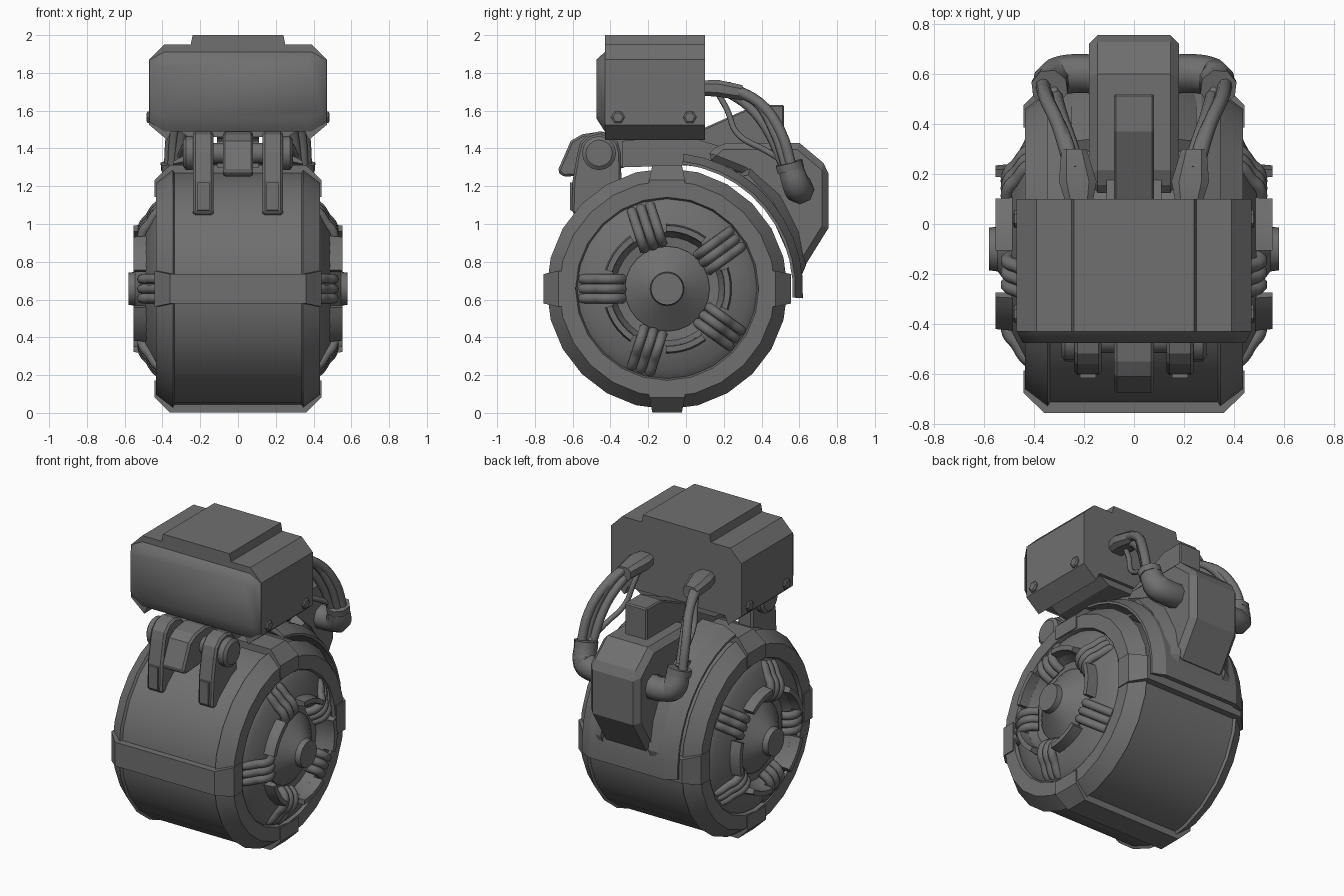
import bpy, bmesh, math
from mathutils import Vector

if "Cube" in bpy.data.objects:
    bpy.data.objects.remove(bpy.data.objects["Cube"])

CY, CZ = -0.10, 0.657          # wheel axle position

DARK = bpy.data.materials.new("dark_metal")
DARK.diffuse_color = (.16, .16, .16, 1)
DARK.use_nodes = True
DARK.node_tree.nodes["Principled BSDF"].inputs["Base Color"].default_value = DARK.diffuse_color


def finish(name, bm, bevel=0.0, smooth=28):
    bmesh.ops.recalc_face_normals(bm, faces=bm.faces)
    me = bpy.data.meshes.new(name)
    bm.to_mesh(me)
    bm.free()
    me.materials.append(DARK)
    ob = bpy.data.objects.new(name, me)
    bpy.context.collection.objects.link(ob)
    bpy.context.view_layer.objects.active = ob
    for o in bpy.context.selected_objects:
        o.select_set(False)
    ob.select_set(True)
    if bevel:
        m = ob.modifiers.new("bevel", 'BEVEL')
        m.width, m.segments, m.limit_method = bevel, 1, 'ANGLE'
        m.angle_limit = math.radians(40)
    else:
        bpy.ops.object.shade_smooth_by_angle(angle=math.radians(smooth))
    return ob


def prism(name, pts, a, b, axis='x', bevel=0.0, end_pts=None, smooth=28):
    """Extrude a (y,z) outline along x, or an (x,z) outline along y."""
    bm = bmesh.new()
    place = (lambda p, t: (t, p[0], p[1])) if axis == 'x' else (lambda p, t: (p[0], t, p[1]))
    v0 = [bm.verts.new(place(p, a)) for p in pts]
    v1 = [bm.verts.new(place(p, b)) for p in (end_pts or pts)]
    n = len(pts)
    bm.faces.new(v0)
    bm.faces.new(v1)
    for i in range(n):
        bm.faces.new((v0[i], v0[(i + 1) % n], v1[(i + 1) % n], v1[i]))
    return finish(name, bm, bevel, smooth)


def lathe(name, prof, a0=0, a1=360, seg=24, cy=CY, cz=CZ, closed=False):
    """Spin an (x, radius) profile about an axle along x."""
    bm = bmesh.new()
    full = a1 - a0 == 360
    rings = []
    for i in range(seg if full else seg + 1):
        t = math.radians(a0 + (a1 - a0) * i / seg)
        rings.append([bm.verts.new((x, cy + r * math.cos(t), cz + r * math.sin(t))) for x, r in prof])
    n = len(prof)
    for i in range(seg):
        p, q = rings[i], rings[(i + 1) % len(rings)]
        for j in range(n if closed else n - 1):
            k = (j + 1) % n
            bm.faces.new((p[j], p[k], q[k], q[j]))
    if not full:
        bm.faces.new(rings[0])
        bm.faces.new(rings[-1])
    bmesh.ops.remove_doubles(bm, verts=bm.verts, dist=1e-5)
    return finish(name, bm)


def tube(name, pts, r, radii=None):
    cu = bpy.data.curves.new(name, 'CURVE')
    cu.dimensions = '3D'
    cu.bevel_depth, cu.bevel_resolution, cu.resolution_u, cu.use_fill_caps = r, 2, 4, True
    cu.materials.append(DARK)
    s = cu.splines.new('BEZIER')
    s.bezier_points.add(len(pts) - 1)
    for i, (bp, p) in enumerate(zip(s.bezier_points, pts)):
        bp.co = p
        bp.handle_left_type = bp.handle_right_type = 'AUTO'
        bp.radius = radii[i] if radii else 1
    s.use_smooth = True
    ob = bpy.data.objects.new(name, cu)
    bpy.context.collection.objects.link(ob)
    return ob


def mirror_outline(half):
    return half + [(-x, z) for x, z in reversed(half)]


# Wheel: tread with raised rims
half = [(0.0, .622), (.335, .622), (.345, .638), (.435, .572), (.435, .485), (.40, .47), (.40, 0)]
lathe("wheel_tread", [(-x, r) for x, r in reversed(half[1:])] + half, seg=24)

# Four clamping bands across the tread, wrapping onto the sides
band = [(.442, .485), (.442, .575), (.36, .655), (-.36, .655), (-.442, .575), (-.442, .485),
        (-.42, .485), (-.42, .56), (-.33, .61), (.33, .61), (.42, .56), (.42, .485)]
for k in range(4):
    t = math.radians(90 * k)
    u, w = Vector((0, math.cos(t), math.sin(t))), Vector((0, -math.sin(t), math.cos(t)))
    bm = bmesh.new()
    rows = []
    for s in (-1, 1):
        rows.append([bm.verts.new(Vector((x, CY, CZ)) + u * r + w * s * (.078 if r > .6 else .095))
                     for x, r in band])
    n = len(band)
    for i in range(n):
        j = (i + 1) % n
        bm.faces.new((rows[0][i], rows[0][j], rows[1][j], rows[1][i]))
    bm.faces.new(rows[0])
    bm.faces.new(rows[1])
    finish(f"tread_band_{k}", bm)

# Wheel sides: dished disc, hub cone, broken collar, bundled cables
for side, s in (("right", 1), ("left", -1)):
    lathe(f"side_disc_{side}", [(s * x, r) for x, r in
          [(.41, .48), (.425, .465), (.44, .43), (.49, .335), (.49, .30), (.44, .275), (.43, .20)]], seg=32)
    lathe(f"hub_{side}", [(s * x, r) for x, r in
          [(.42, .225), (.445, .225), (.545, .09), (.58, .085), (.58, 0)]], seg=24)
    for k in range(5):
        a = 180 + 72 * k
        lathe(f"collar_{side}_{k}", [(s * x, r) for x, r in
              [(.44, .295), (.44, .35), (.50, .34), (.553, .335), (.553, .305)]],
              a + 17, a + 55, 5, closed=True)
        t = math.radians(a)
        u, w = Vector((0, math.cos(t), math.sin(t))), Vector((0, -math.sin(t), math.cos(t)))
        for c in (-1, 0, 1):
            path = [(.415, .45), (.437, .43), (.468, .38), (.502, .335), (.502, .28), (.455, .235)]
            tube(f"hub_cable_{side}_{k}_{c + 1}",
                 [Vector((s * x, CY, CZ)) + u * r + w * c * .051 for x, r in path], .027)

# Head block with raised top and front panel
body = mirror_outline([(.35, 1.50), (.375, 1.445), (.47, 1.525), (.47, 1.87), (.39, 1.95), (.25, 1.95), (.24, 2.0)])
prism("head_block", body, -.43, .10, 'y')
front = mirror_outline([(.39, 1.49), (.468, 1.54), (.468, 1.87), (.39, 1.91)])
front_in = mirror_outline([(.37, 1.56), (.445, 1.60), (.445, 1.83), (.37, 1.87)])
prism("head_front_panel", front, -.43, -.475, 'y', end_pts=front_in, smooth=62)
prism("head_base_plate", mirror_outline([(.26, 1.46), (.34, 1.51)]), -.38, .08, 'y')
for s in (1, -1):
    for y in (-.36, .02):
        lathe("head_bolt", [(s * .46, .036), (s * .477, .036), (s * .484, .026), (s * .484, 0)],
              seg=6, cy=y, cz=1.565)

# Spine carrying the head, with nose at the front pivot
prism("spine", [(-.35, 1.31), (-.35, 1.51), (.10, 1.51), (.37, 1.63), (.52, 1.63),
                (.52, 1.30), (.32, 1.26), (.0, 1.33)], -.08, .08, bevel=.008)
prism("pivot_nose", [(-.68, 1.28), (-.61, 1.44), (-.55, 1.475), (-.45, 1.49), (-.32, 1.46),
                     (-.32, 1.30), (-.50, 1.26), (-.65, 1.25)], -.08, .08, bevel=.012)
prism("spine_foot", [(-.34, 1.30), (-.34, 1.44), (.02, 1.46), (.22, 1.40), (.30, 1.28), (.0, 1.31)], -.11, .11)

# Clevis lugs and pivot pin
arc = [(-.46 + .115 * math.cos(math.radians(a)), 1.375 + .115 * math.sin(math.radians(a)))
       for a in range(0, 181, 30)]
for side, s in (("right", 1), ("left", -1)):
    prism(f"clevis_lug_{side}", arc + [(-.60, 1.23), (-.605, 1.06), (-.52, 1.02), (-.34, 1.14)],
          s * .13, s * .238, bevel=.012)
    prism(f"lug_pad_{side}", [(-.615, 1.075), (-.615, 1.22), (-.57, 1.22), (-.57, 1.05)], s * .152, s * .215)
    lathe(f"pin_cap_{side}", [(s * x, r) for x, r in
          [(.22, .09), (.275, .09), (.29, .07), (.29, 0)]], seg=16, cy=-.46, cz=1.375)
lathe("pivot_pin", [(-.24, 0), (-.24, .055), (.24, .055), (.24, 0)], seg=16, cy=-.46, cz=1.375)

# Rear fender and hump housing with chamfered sides
lathe("rear_fender", [(-.345, .665), (-.345, .68), (-.27, .72), (.27, .72), (.345, .68), (.345, .665),
                      (.26, .685), (-.26, .685)], -4, 83, 10, closed=True)
prism("rear_housing", [(.10, 1.35), (.18, 1.43), (.60, 1.43), (.755, 1.30), (.755, .98), (.60, .73),
                       (.57, .82), (.46, 1.10), (.30, 1.27)], -.18, .18, bevel=.035)
for s in (1, -1):
    prism("housing_flare", [(.28, 1.26), (.34, 1.30), (.50, 1.16), (.60, .96), (.635, .78), (.60, .70), (.56, .82),
                            (.44, 1.10)], s * .17, s * .25,
          end_pts=[(.28, 1.25), (.33, 1.26), (.46, 1.12), (.57, .92), (.60, .76), (.59, .70), (.55, .82), (.43, 1.09)])

# Elbow pipes, cables and connectors on both sides of the rear
for side, s in (("right", 1), ("left", -1)):
    def X(pts):
        return [(s * x, y, z) for x, y, z in pts]
    tube(f"elbow_pipe_{side}", X([(.15, .60, 1.185), (.26, .60, 1.185), (.315, .585, 1.205), (.335, .55, 1.31)]),
         .078, [1, 1, 1, .88])
    tube(f"elbow_collar_{side}", X([(.335, .555, 1.285), (.338, .545, 1.325)]), .075)
    tube(f"cable_outer_{side}", X([(.365, .56, 1.30), (.35, .50, 1.49), (.30, .39, 1.64), (.25, .22, 1.725)]), .029)
    tube(f"cable_inner_{side}", X([(.315, .52, 1.30), (.29, .43, 1.50), (.255, .33, 1.625), (.22, .22, 1.70)]), .027)
    tube(f"cable_mid_{side}", X([(.35, .53, 1.30), (.335, .47, 1.48), (.28, .36, 1.66), (.235, .22, 1.73)]), .025)
    tube(f"cable_sag_{side}", X([(.32, .54, 1.32), (.295, .42, 1.39), (.25, .27, 1.48), (.225, .22, 1.60),
                                 (.21, .17, 1.69)]), .016)
    # flat tapered connector
    bm = bmesh.new()
    rings = []
    for y, z, cx, hw, hh in ((.09, 1.72, .22, .055, .04), (.17, 1.718, .225, .075, .045), (.30, 1.695, .24, .05, .04)):
        rings.append([bm.verts.new((s * (cx + a * hw), y, z + b * hh))
                      for a, b in ((-1, -.5), (-.6, -1), (.6, -1), (1, -.5), (1, .5), (.6, 1), (-.6, 1), (-1, .5))])
    for p, q in zip(rings, rings[1:]):
        for i in range(8):
            bm.faces.new((p[i], p[(i + 1) % 8], q[(i + 1) % 8], q[i]))
    bm.faces.new(rings[0])
    bm.faces.new(rings[-1])
    finish(f"cable_connector_{side}", bm)
